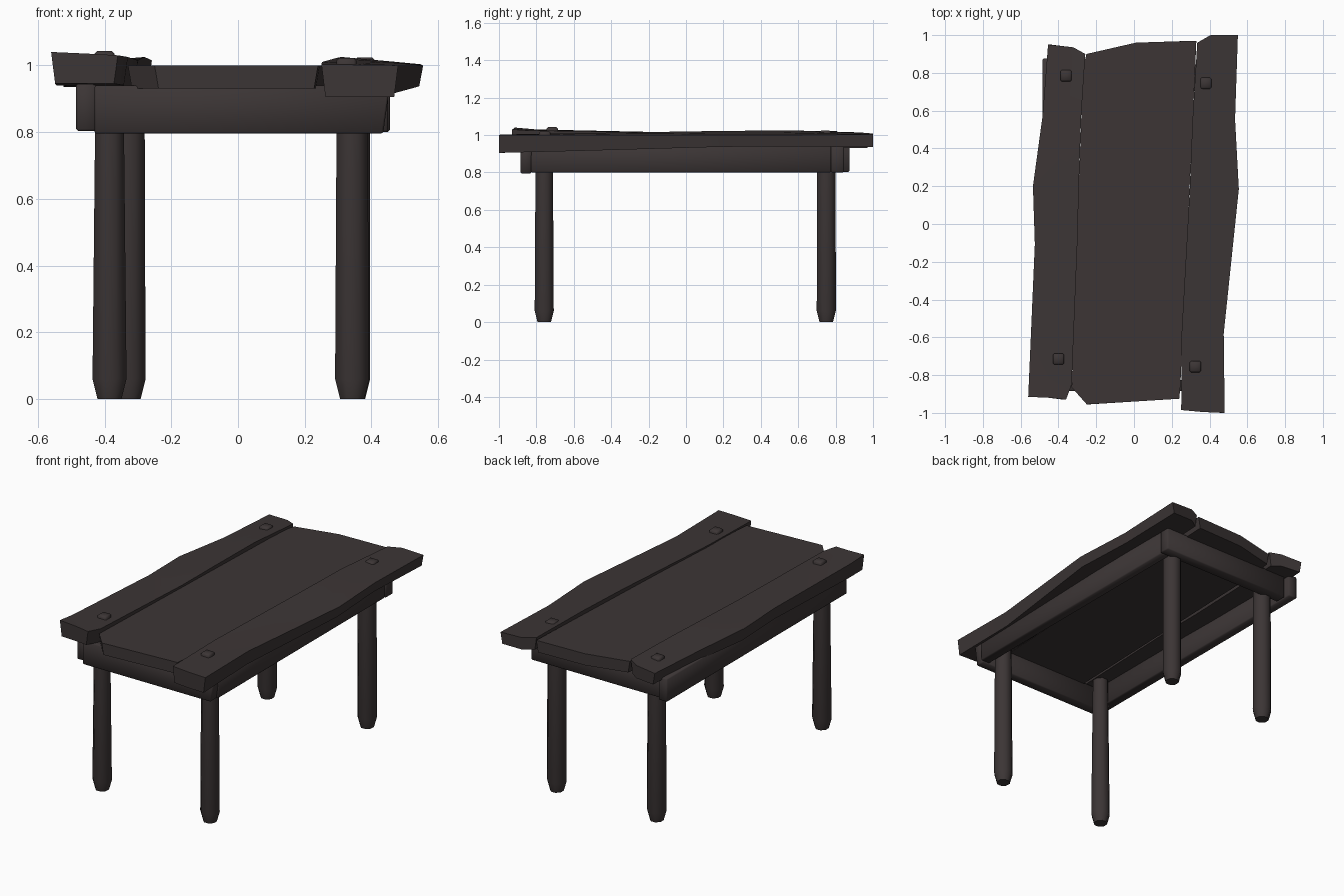
import bpy, bmesh, math

if "Cube" in bpy.data.objects:
    bpy.data.objects.remove(bpy.data.objects["Cube"])

wood = bpy.data.materials.new("dark brown wood")
wood.diffuse_color = (0.045, 0.036, 0.036, 1)
wood.use_nodes = True
wood.node_tree.nodes["Principled BSDF"].inputs["Base Color"].default_value = wood.diffuse_color


def finish(name, bm, angle=40):
    bmesh.ops.recalc_face_normals(bm, faces=bm.faces)
    me = bpy.data.meshes.new(name)
    bm.to_mesh(me)
    bm.free()
    me.materials.append(wood)
    ob = bpy.data.objects.new(name, me)
    bpy.context.collection.objects.link(ob)
    bpy.ops.object.select_all(action='DESELECT')
    ob.select_set(True)
    bpy.context.view_layer.objects.active = ob
    bpy.ops.object.shade_smooth_by_angle(angle=math.radians(angle))
    return ob


def loft(name, rings, angle=40):
    """Skin closed rings of points and cap both ends."""
    bm = bmesh.new()
    vs = [[bm.verts.new(p) for p in r] for r in rings]
    n = len(rings[0])
    for a, b in zip(vs, vs[1:]):
        for i in range(n):
            j = (i + 1) % n
            bm.faces.new((a[i], a[j], b[j], b[i]))
    bm.faces.new(vs[0])
    bm.faces.new(vs[-1])
    return finish(name, bm, angle)


def plank(name, rows):
    """Each row: x left/mid/right, y left/mid/right, top z left/right, bottom z."""
    rings = []
    for xl, xm, xr, yl, ym, yr, zl, zr, zb in rows:
        zm = (zl + zr) / 2
        c = 0.012  # underside slightly narrower
        rings.append([(xl, yl, zl), (xm, ym, zm), (xr, yr, zr),
                      (xr - c, yr, zb), (xm, ym, zb), (xl + c, yl, zb)])
    loft(name, rings, 30)


# Rough-cut top planks
plank("left_plank", [
    (-.56, -.45, -.36, -.915, -.92, -.93, 1.04, 1.03, .945),
    (-.555, -.44, -.33, -.80, -.82, -.85, 1.03, 1.025, .94),
    (-.525, -.41, -.30, -.105, -.105, -.105, 1.015, 1.015, .94),
    (-.535, -.40, -.292, .20, .20, .20, 1.01, 1.02, .935),
    (-.485, -.38, -.28, .565, .565, .565, 1.0, 1.025, .935),
    (-.455, -.32, -.258, .95, .935, .90, 1.0, 1.015, .93)])
plank("centre_plank", [
    (-.25, 0, .24, -.955, -.94, -.925, 1.0, 1.0, .93),
    (-.33, -.04, .245, -.865, -.865, -.865, 1.0, 1.0, .93),
    (-.27, .02, .325, .82, .85, .85, 1.0, 1.0, .93),
    (-.252, .01, .33, .90, .96, .97, 1.0, 1.0, .93)])
plank("right_plank", [
    (.25, .36, .48, -.985, -.995, -1.0, 1.003, 1.0, .905),
    (.252, .37, .475, -.58, -.58, -.58, 1.01, 1.0, .915),
    (.295, .43, .555, .185, .185, .185, 1.022, 1.0, .937),
    (.31, .45, .535, .555, .555, .555, 1.025, 1.0, .94),
    (.335, .405, .55, .96, 1.0, 1.0, 1.012, 1.003, .935)])


def box(name, x0, x1, y0, y1, z0, z1, bevel, slant=0):
    bm = bmesh.new()
    bmesh.ops.create_cube(bm, size=1)
    for v in bm.verts:
        low = v.co.z < 0
        x = x0 if v.co.x < 0 else x1 - (slant if low else 0)
        v.co = (x, y0 if v.co.y < 0 else y1, z0 if low else z1)
    bmesh.ops.bevel(bm, geom=bm.edges[:], offset=bevel, segments=1, affect='EDGES')
    return finish(name, bm, 50)


# Apron boards under the top
box("front_apron", -.43, .455, -.885, -.825, .795, .94, .006, .02)
box("back_apron", -.42, .455, .775, .845, .80, .94, .006)
box("left_apron", -.485, -.425, -.86, .875, .803, .945, .006)
box("right_apron", .39, .45, -.828, .775, .80, .945, .006)

# Octagonal legs with tapered feet: x, y, top half-width
for name, x, y, top in (("front_left_leg", -.385, -.758, .042),
                        ("front_right_leg", .342, -.758, .046),
                        ("back_left_leg", -.328, .75, .048),
                        ("back_right_leg", .345, .75, .05)):
    rings = []
    for z, h in ((0, .036), (.06, .051), (.94, top)):
        r = h / math.cos(math.pi / 8)
        rings.append([(x + r * math.cos((i + .5) * math.pi / 4),
                       y + r * math.sin((i + .5) * math.pi / 4), z) for i in range(8)])
    loft(name, rings, 50)

# Square pegs above the legs
for name, x, y, z in (("front_left_peg", -.40, -.715, 1.043),
                      ("front_right_peg", .325, -.755, 1.022),
                      ("back_left_peg", -.36, .785, 1.022),
                      ("back_right_peg", .38, .745, 1.024)):
    box(name, x - .03, x + .03, y - .03, y + .03, .97, z, .008)
